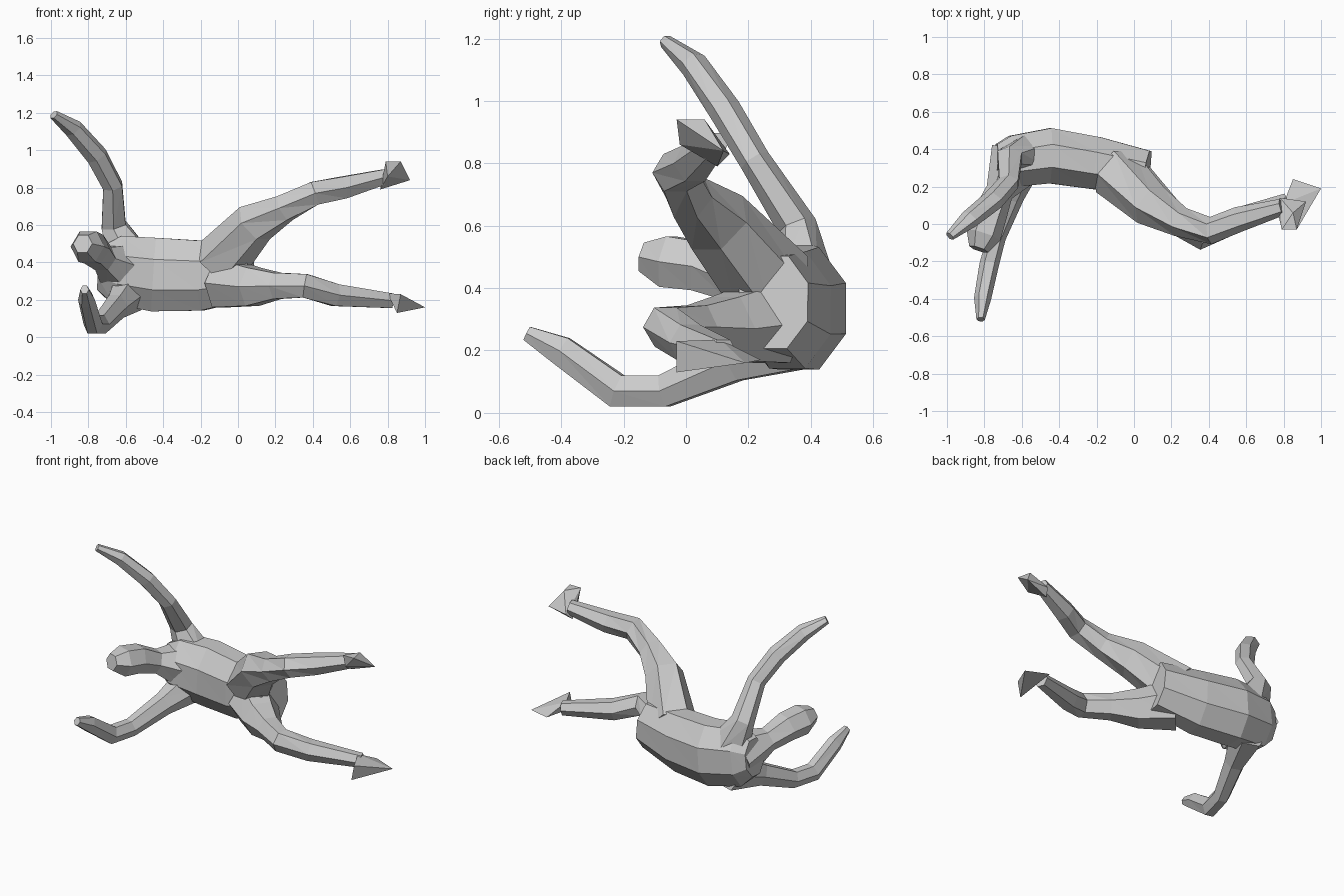
import bpy, bmesh, math
from mathutils import Vector

if "Cube" in bpy.data.objects:
    bpy.data.objects.remove(bpy.data.objects["Cube"])


def finish(name, bm):
    bmesh.ops.recalc_face_normals(bm, faces=bm.faces)
    me = bpy.data.meshes.new(name)
    bm.to_mesh(me)
    bm.free()
    ob = bpy.data.objects.new(name, me)
    bpy.context.collection.objects.link(ob)
    return ob


def limb(name, joints, radii, sides=6, ref=(0, 0, 1), squash=1.0):
    """Faceted tube through joints, one radius per joint."""
    bm = bmesh.new()
    pts = [Vector(j) for j in joints]
    grow = 1 / math.cos(math.pi / sides) ** 0.5
    rings = []
    for i, p in enumerate(pts):
        t = (pts[min(i + 1, len(pts) - 1)] - pts[max(i - 1, 0)]).normalized()
        r = Vector(ref)
        a = (r - t * r.dot(t)).normalized()
        b = t.cross(a) * squash
        ring = []
        for k in range(sides):
            ang = 2 * math.pi * (k + 0.5) / sides
            ring.append(bm.verts.new(
                p + (a * math.cos(ang) + b * math.sin(ang)) * radii[i] * grow))
        rings.append(ring)
    for p, q in zip(rings, rings[1:]):
        for k in range(sides):
            m = (k + 1) % sides
            bm.faces.new((p[k], p[m], q[m]))
            bm.faces.new((p[k], q[m], q[k]))
    bm.faces.new(rings[0])
    bm.faces.new(rings[-1])
    return finish(name, bm)


def wedge(name, points):
    """Angular foot wrapped around its corners."""
    bm = bmesh.new()
    for p in points:
        bm.verts.new(p)
    bmesh.ops.convex_hull(bm, input=bm.verts)
    return finish(name, bm)


# Arched torso
body = limb("figure",
            [(-.74, .34, .37), (-.65, .335, .36), (-.45, .365, .335),
             (-.2, .325, .33), (.07, .28, .355)],
            (.12, .19, .205, .195, .155), sides=8, squash=.75)

# Neck and head
head = limb("head",
            [(-.62, .34, .36), (-.72, .17, .42), (-.77, .05, .47),
             (-.805, -.06, .485), (-.83, -.135, .5)],
            (.15, .07, .085, .088, .05))

# Both arms share one taper
arm_taper = (.12, .07, .055, .057, .05, .025)
raised_arm = limb("raised_arm",
                  [(-.58, .37, .42), (-.665, .355, .6), (-.67, .22, .81),
                   (-.755, .125, .97), (-.88, .025, 1.115), (-.985, -.065, 1.19)],
                  arm_taper, ref=(1, 0, 0), squash=.85)
lowered_arm = limb("lowered_arm",
                   [(-.58, .36, .25), (-.65, .15, .165), (-.735, -.07, .07),
                    (-.775, -.22, .07), (-.81, -.4, .2), (-.82, -.51, .255)],
                   arm_taper, squash=.85)

# Both legs share one taper
leg_taper = (.14, .11, .075, .068, .063, .042)
raised_leg = limb("raised_leg",
                  [(-.1, .28, .4), (.09, .1, .61), (.25, .01, .69),
                   (.41, -.035, .77), (.56, .025, .8), (.79, .09, .86)],
                  leg_taper)
lowered_leg = limb("lowered_leg",
                   [(-.08, .27, .29), (.08, .13, .27), (.21, .035, .275),
                    (.36, -.065, .275), (.52, .01, .225), (.82, .12, .195)],
                   leg_taper)

# Feet
raised_foot = wedge("raised_foot",
                    [(.79, -.03, .94), (.87, -.03, .94), (.92, .12, .84),
                     (.8, -.02, .86), (.78, .14, .83), (.85, .06, .94),
                     (.76, .1, .79)])
lowered_foot = wedge("lowered_foot",
                     [(.85, -.03, .13), (.87, -.03, .23), (.85, .24, .17),
                      (1, .19, .16), (.8, .11, .235)])

# Fuse all parts into one continuous faceted body
bpy.context.view_layer.objects.active = body
for part in (head, raised_arm, lowered_arm, raised_leg, lowered_leg,
             raised_foot, lowered_foot):
    mod = body.modifiers.new("join_" + part.name, 'BOOLEAN')
    mod.operation = 'UNION'
    mod.solver = 'EXACT'
    mod.object = part
    bpy.ops.object.modifier_apply(modifier=mod.name)
    bpy.data.objects.remove(part)
